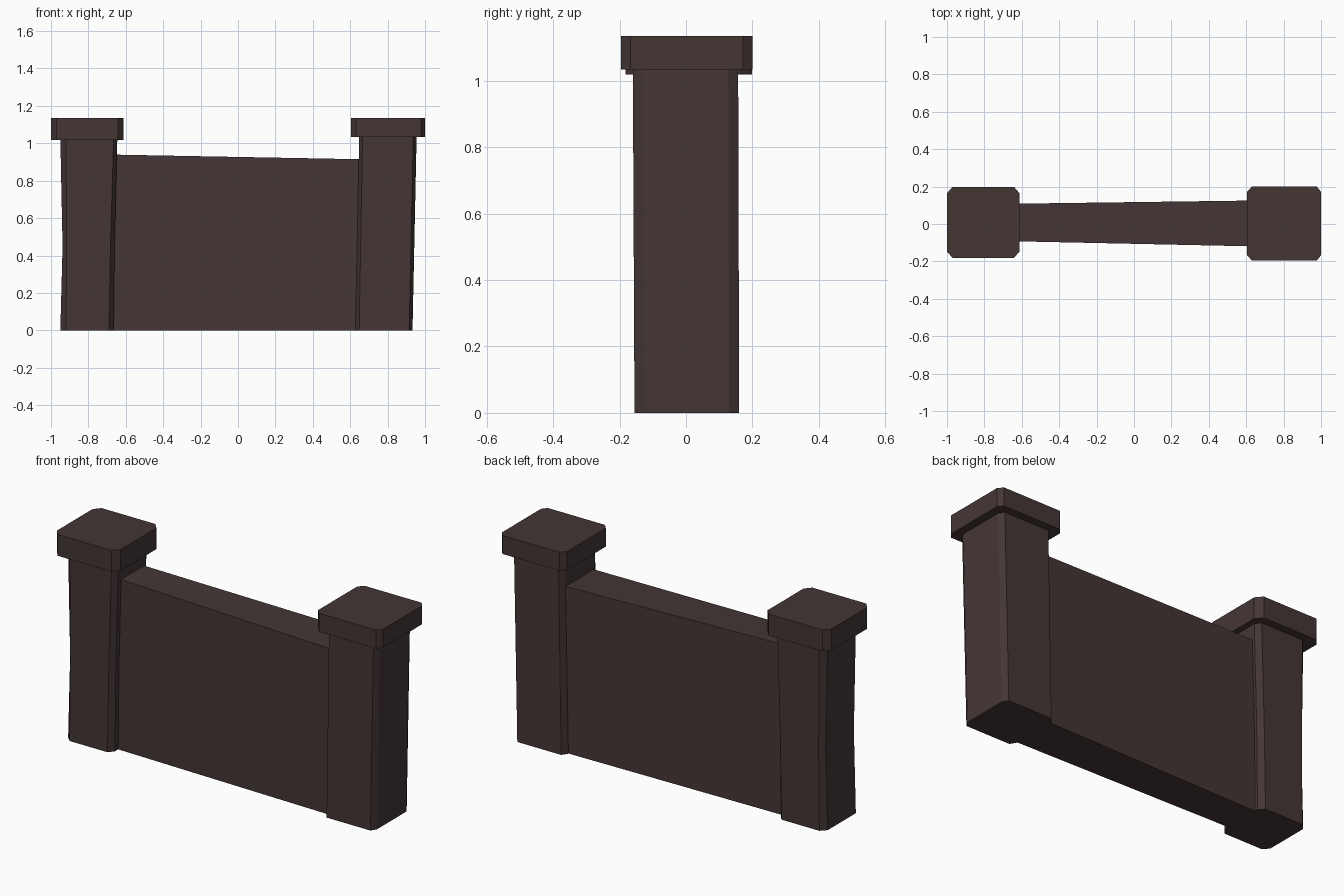
import bpy, bmesh

if "Cube" in bpy.data.objects:
    bpy.data.objects.remove(bpy.data.objects["Cube"])

# One flat colour for the whole wall
stone = bpy.data.materials.new("dark brown stone")
stone.diffuse_color = (0.058, 0.037, 0.036, 1)
stone.use_nodes = True
stone.node_tree.nodes["Principled BSDF"].inputs["Base Color"].default_value = stone.diffuse_color


def loft(name, rings):
    """Stack closed rings of points into a capped, flat-shaded solid."""
    bm = bmesh.new()
    loops = [[bm.verts.new(p) for p in ring] for ring in rings]
    n = len(loops[0])
    for a, b in zip(loops, loops[1:]):
        for i in range(n):
            j = (i + 1) % n
            bm.faces.new((a[i], a[j], b[j], b[i]))
    bm.faces.new(loops[0][::-1])
    bm.faces.new(loops[-1])
    bmesh.ops.recalc_face_normals(bm, faces=bm.faces[:])
    mesh = bpy.data.meshes.new(name)
    bm.to_mesh(mesh)
    bm.free()
    mesh.materials.append(stone)
    obj = bpy.data.objects.new(name, mesh)
    bpy.context.collection.objects.link(obj)
    return obj


def ring(z, x0, x1, y0, y1, cl, cr, cy):
    """Rectangle with cut corners: cl / cr are the left / right cut in x, cy in y."""
    return [(x0 + cl, y0, z), (x1 - cr, y0, z), (x1, y0 + cy, z), (x1, y1 - cy, z),
            (x1 - cr, y1, z), (x0 + cl, y1, z), (x0, y1 - cy, z), (x0, y0 + cy, z)]


# Posts, slightly crooked
loft("left_post", [
    ring(0.0, -0.95, -0.665, -0.15, 0.155, 0.03, 0.025, 0.03),
    ring(0.45, -0.938, -0.66, -0.15, 0.155, 0.022, 0.022, 0.03),
    ring(1.03, -0.95, -0.645, -0.15, 0.155, 0.03, 0.02, 0.03)])
loft("right_post", [
    ring(0.0, 0.628, 0.933, -0.155, 0.16, 0.02, 0.018, 0.03),
    ring(1.04, 0.648, 0.955, -0.16, 0.157, 0.018, 0.018, 0.03)])

# Cap slabs
loft("left_cap", [ring(z, -1.0, -0.612, -0.182, 0.199, 0.03, 0.03, 0.035)
                  for z in (1.018, 1.135)])
loft("right_cap", [ring(z, 0.605, 1.0, -0.195, 0.2, 0.025, 0.022, 0.028)
                   for z in (1.033, 1.135)])

# Wall panel, thicker and lower towards the right, ends buried in the posts
loft("wall_panel", [
    [(x, y0, 0), (x, y1, 0), (x, y1, top), (x, y0, top)]
    for x, y0, y1, top in ((-0.75, -0.09, 0.107, 0.941), (0.75, -0.122, 0.127, 0.913))])
